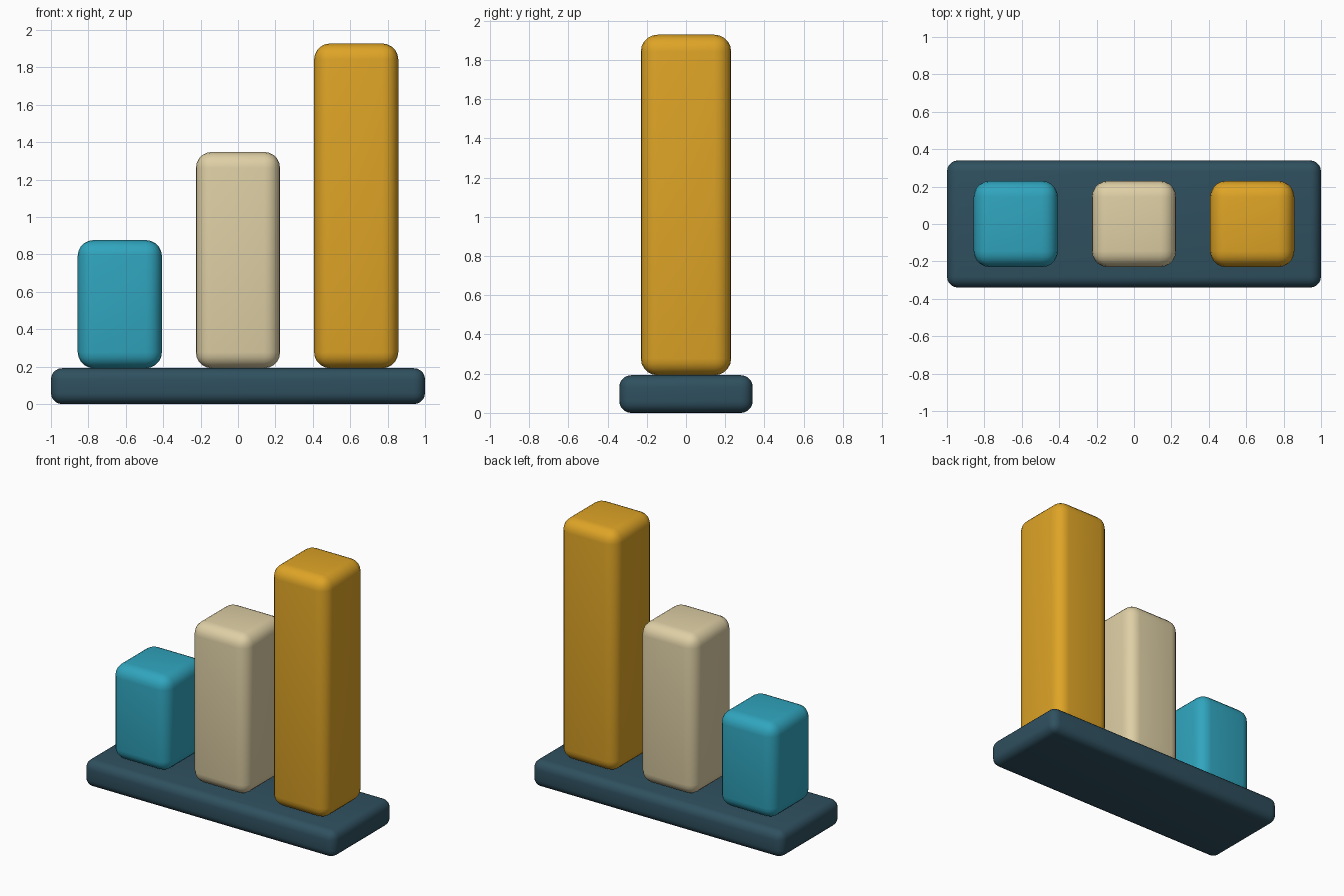
import bpy

if "Cube" in bpy.data.objects:
    bpy.data.objects.remove(bpy.data.objects["Cube"])


def material(name, rgb):
    """Flat colour from 8-bit sRGB, stored as linear."""
    lin = [(c / 255 / 12.92) if c <= 10 else ((c / 255 + 0.055) / 1.055) ** 2.4 for c in rgb]
    mat = bpy.data.materials.new(name)
    mat.diffuse_color = (*lin, 1)
    mat.use_nodes = True
    mat.node_tree.nodes["Principled BSDF"].inputs["Base Color"].default_value = mat.diffuse_color
    return mat


def rounded_box(name, x, z0, z1, width, depth, radius, mat):
    """Box with rounded edges spanning z0 to z1, centred on y = 0."""
    bpy.ops.mesh.primitive_cube_add(size=1, location=(x, 0, (z0 + z1) / 2))
    obj = bpy.context.object
    obj.name = name
    obj.scale = (width, depth, z1 - z0)
    bpy.ops.object.transform_apply(location=False, rotation=False, scale=True)
    bevel = obj.modifiers.new("rounded_edges", "BEVEL")
    bevel.width = radius
    bevel.segments = 5
    bevel.limit_method = "NONE"
    bpy.ops.object.modifier_apply(modifier=bevel.name)
    bpy.ops.object.shade_smooth_by_angle()
    obj.data.materials.append(mat)
    return obj


# Base plate
BASE_TOP = 0.192
rounded_box("base_plate", 0, 0, BASE_TOP, 2.0, 0.68, 0.06, material("dark_slate", (47, 80, 95)))

# Three bars of rising height
bars = [
    ("short_bar", -0.632, 0.877, material("teal", (48, 165, 190))),
    ("middle_bar", 0.0, 1.348, material("cream", (222, 207, 165))),
    ("tall_bar", 0.632, 1.928, material("gold", (222, 164, 38))),
]
for name, x, top, mat in bars:
    rounded_box(name, x, BASE_TOP, top, 0.45, 0.46, 0.085, mat)
